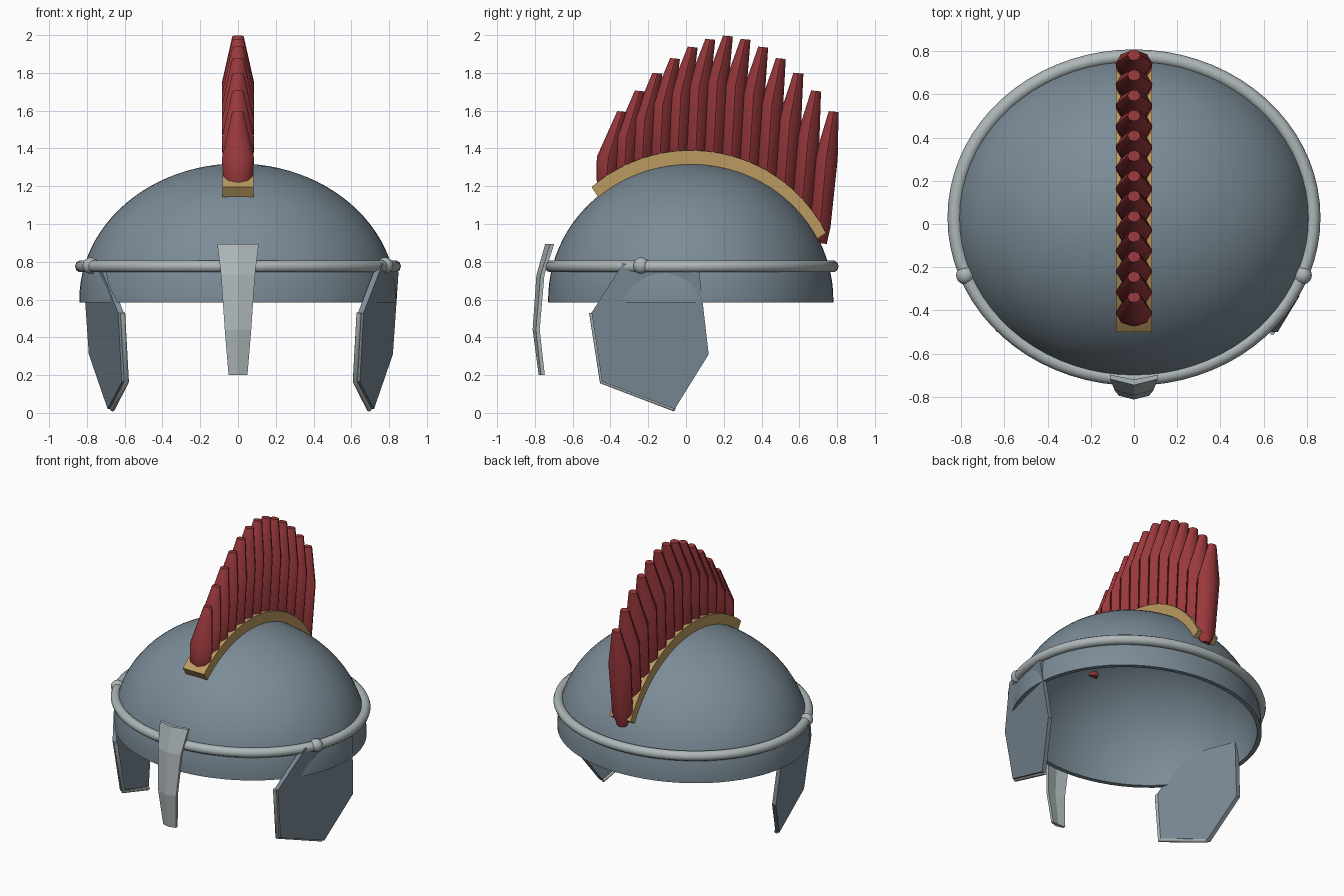
import bpy, bmesh
from math import sin, cos, pi, radians, sqrt

if "Cube" in bpy.data.objects:
    bpy.data.objects.remove(bpy.data.objects["Cube"])


def material(name, rgb):
    m = bpy.data.materials.new(name)
    m.diffuse_color = (*rgb, 1)
    m.use_nodes = True
    m.node_tree.nodes["Principled BSDF"].inputs["Base Color"].default_value = m.diffuse_color
    return m


STEEL = material("blue_steel", (0.20, 0.26, 0.31))
TRIM = material("pale_steel", (0.42, 0.47, 0.48))
RED = material("red_plume", (0.32, 0.04, 0.045))
GOLD = material("gold", (0.50, 0.33, 0.12))


def loft(name, rings, mat, closed=False, angle=30):
    """Bridge equal-sized rings of points; cap the ends unless closed."""
    bm = bmesh.new()
    vs = [[bm.verts.new(p) for p in r] for r in rings]
    n = len(vs[0])
    pairs = list(zip(vs, vs[1:])) + ([(vs[-1], vs[0])] if closed else [])
    for a, b in pairs:
        for i in range(n):
            j = (i + 1) % n
            bm.faces.new((a[i], a[j], b[j], b[i]))
    if not closed:
        bm.faces.new(vs[0][::-1])
        bm.faces.new(vs[-1])
    bmesh.ops.remove_doubles(bm, verts=bm.verts, dist=0.00005)
    bmesh.ops.recalc_face_normals(bm, faces=bm.faces)
    me = bpy.data.meshes.new(name)
    bm.to_mesh(me)
    bm.free()
    ob = bpy.data.objects.new(name, me)
    bpy.context.collection.objects.link(ob)
    me.materials.append(mat)
    bpy.context.view_layer.objects.active = ob
    bpy.ops.object.select_all(action='DESELECT')
    ob.select_set(True)
    if angle:
        bpy.ops.object.shade_smooth_by_angle(angle=radians(angle))
    return ob


def tube(name, pts, r, mat, cyclic=False):
    cu = bpy.data.curves.new(name, 'CURVE')
    cu.dimensions = '3D'
    cu.bevel_depth, cu.bevel_resolution = r, 3
    cu.use_fill_caps = True
    sp = cu.splines.new('POLY')
    sp.points.add(len(pts) - 1)
    for p, co in zip(sp.points, pts):
        p.co = (*co, 1)
    sp.use_cyclic_u = cyclic
    cu.materials.append(mat)
    ob = bpy.data.objects.new(name, cu)
    bpy.context.collection.objects.link(ob)
    return ob


CY, CZ = 0.025, 0.60

# Domed bowl: outer and inner elliptical profile, revolved
N = 72
prof = []
for k in range(25):
    a = pi / 2 * k / 24
    prof.append((sin(a), cos(a), 0.0))
prof += [(1.0, -0.02, 0.0), (1.0, -0.02, 0.03)]
prof += [(s, c, 0.03) for s, c, _ in prof[24::-1]]
rings = []
for s, c, t in prof:
    s = max(s, 0.002)
    rings.append([((0.84 - t) * s * cos(2 * pi * i / N),
                   CY + (0.755 - t) * s * sin(2 * pi * i / N),
                   CZ + (0.72 - t) * c) for i in range(N)])
loft("helmet_bowl", rings, STEEL)

# Round brow band
tube("brow_band", [(0.83 * cos(2 * pi * i / N), 0.03 + 0.745 * sin(2 * pi * i / N), 0.776)
                   for i in range(N)], 0.033, TRIM, True)

# Nose guard: shallow V section, widest at the top
rings = []
for z, w, y in [(0.895, 0.11, -0.745), (0.73, 0.09, -0.792),
                (0.44, 0.07, -0.812), (0.20, 0.05, -0.78)]:
    d = 0.25 * w
    rings.append([(-w, y + d, z), (0, y, z), (w, y + d, z),
                  (w, y + d + 0.02, z), (0, y + 0.025, z), (-w, y + d + 0.02, z)])
loft("nose_guard", rings, TRIM, angle=0)

# Cheek plates with edge trim and pivot studs
plate = [(0.765, -0.335, 0.79), (0.665, -0.50, 0.53), (0.645, -0.445, 0.165),
         (0.72, -0.06, 0.02), (0.82, 0.12, 0.31), (0.85, 0.07, 0.745)]
for side, sgn, shift in (("right", 1, 0), ("left", -1, 0.03)):
    rings = [[(sgn * (x - shift - t), y, z) for x, y, z in plate] for t in (0, 0.03)]
    loft(side + "_cheek_plate", rings, STEEL, angle=20)
    tube(side + "_cheek_trim", [(sgn * (x - shift - 0.025), y, z) for x, y, z in plate[1:4]],
         0.013, TRIM)
    bpy.ops.mesh.primitive_uv_sphere_add(segments=20, ring_count=12, radius=0.043,
                                         location=(sgn * 0.78, -0.237, 0.78))
    stud = bpy.context.object
    stud.name = side + "_pivot_stud"
    stud.data.materials.append(TRIM)
    bpy.ops.object.shade_smooth()

# Crest holder: strip following the bowl
rings = []
for k in range(25):
    a = radians(-41 + 104.5 * k / 24)
    s, c = sin(a), cos(a)
    lo, hi = (CY + 0.73 * s, CZ + 0.695 * c), (CY + 0.80 * s, CZ + 0.79 * c)
    rings.append([(-0.083, *lo), (0.083, *lo), (0.083, *hi), (-0.083, *hi)])
loft("crest_holder", rings, GOLD)

# Crest: thirteen overlapping tapered tufts rising to a fan
COUNT = 13
for i in range(COUNT):
    t = i / (COUNT - 1)
    yb = -0.42 + 1.13 * t
    zb = CZ + 0.79 * sqrt(1 - ((yb - CY) / 0.80) ** 2) - 0.02
    zt = 2.0 - 0.4 * abs(2 * t - 1) ** 1.75
    ym, yt = -0.412 + 1.155 * t, -0.338 + 1.12 * t
    spine = [(yb, zb - 0.09, 0.035, 0.035), (yb, zb, 0.078, 0.055),
             (ym, zt - 0.25, 0.085, 0.06), (yt, zt - 0.005, 0.03, 0.026)]
    rings = [[(rx * cos(pi * k / 4), y + ry * sin(pi * k / 4),
               z - 0.1 * ry * sin(pi * k / 4)) for k in range(8)]
             for y, z, rx, ry in spine]
    loft("crest_tuft_%02d" % (i + 1), rings, RED, angle=50)
